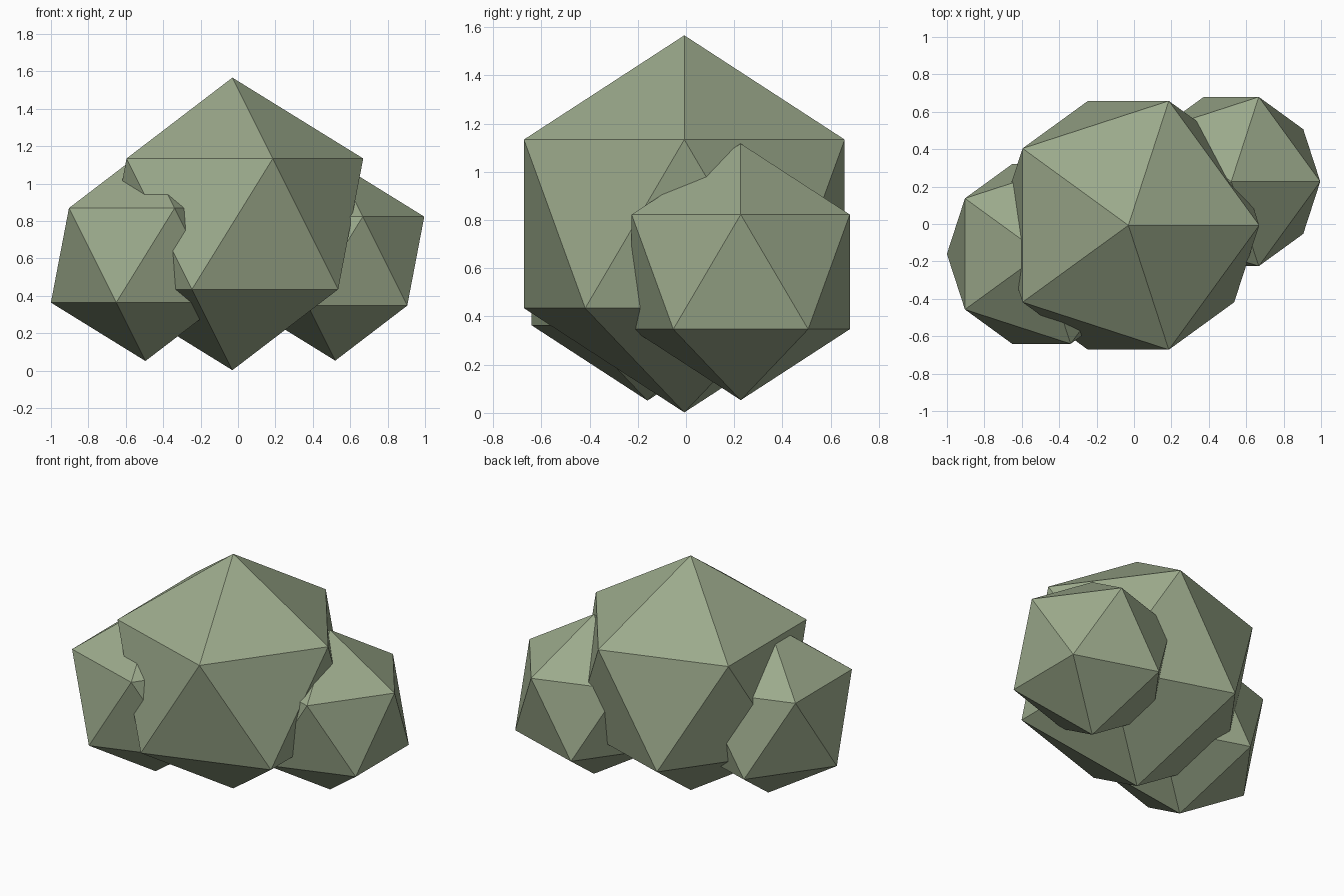
import bpy

if "Cube" in bpy.data.objects:
    bpy.data.objects.remove(bpy.data.objects["Cube"])

# Three overlapping faceted foliage clumps: name, centre, radius
CLUMPS = [
    ("centre_clump", (-0.03, -0.007, 0.784), 0.782),
    ("left_clump", (-0.495, -0.16, 0.616), 0.565),
    ("right_clump", (0.52, 0.227, 0.585), 0.532),
]

# Shared leaf-green material
leaf = bpy.data.materials.new("leaf_green")
leaf.diffuse_color = (0.33, 0.40, 0.26, 1)
leaf.use_nodes = True
leaf.node_tree.nodes["Principled BSDF"].inputs["Base Color"].default_value = leaf.diffuse_color


def add_clump(name, centre, radius):
    bpy.ops.mesh.primitive_ico_sphere_add(subdivisions=1, radius=radius, location=centre)
    clump = bpy.context.object
    clump.name = name
    clump.data.materials.append(leaf)
    bpy.ops.object.shade_flat()


for clump in CLUMPS:
    add_clump(*clump)
